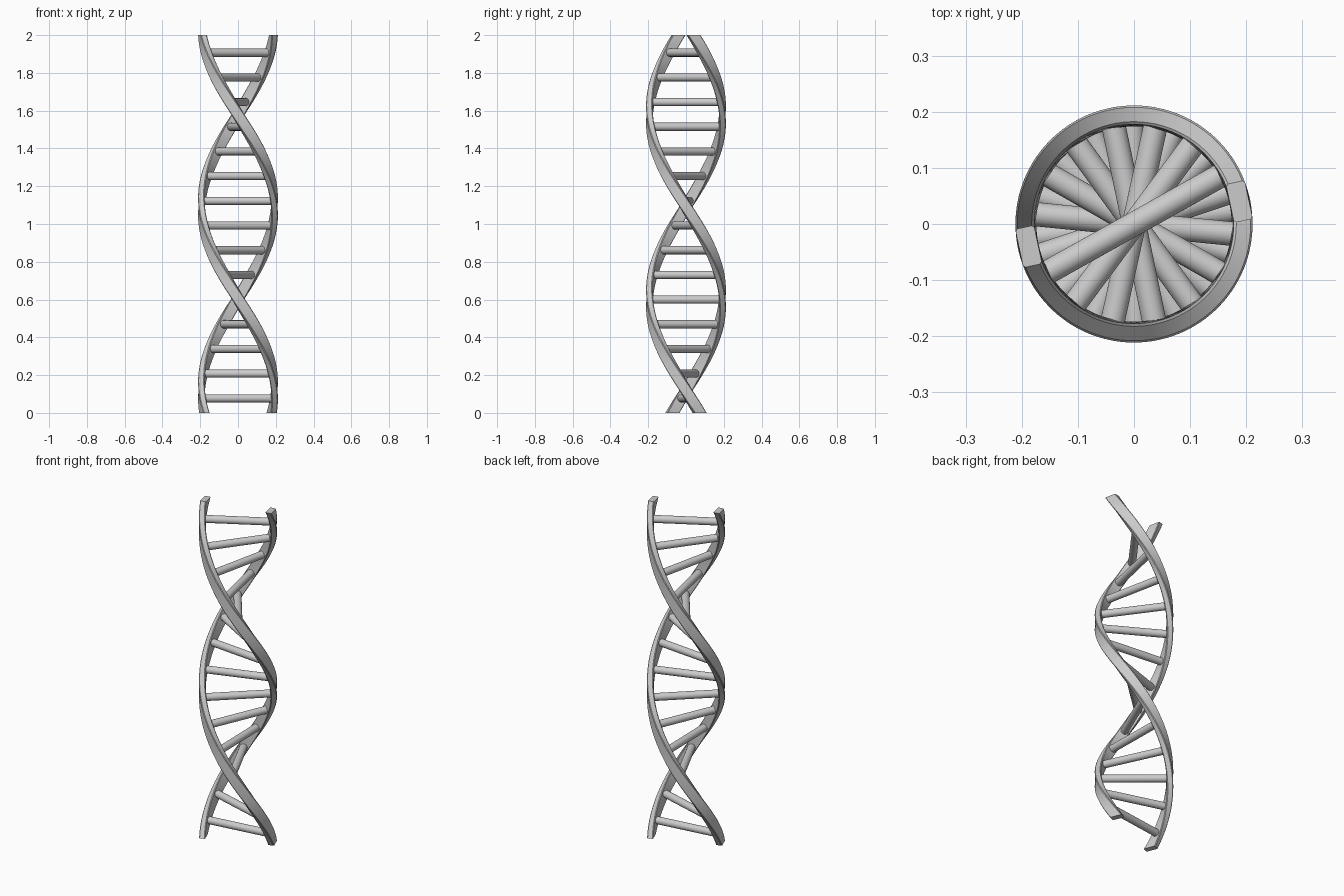
import bpy, bmesh, math
from mathutils import Matrix

if "Cube" in bpy.data.objects:
    bpy.data.objects.remove(bpy.data.objects["Cube"])

HEIGHT = 2.0
TOP_ANGLE = math.radians(12)      # strand direction at the top
TWIST = math.radians(185)         # turn per unit of height, going down
R_IN, R_OUT, HALF_W, BEVEL = 0.175, 0.209, 0.035, 0.004
STEPS = 96


def angle_at(z):
    return TOP_ANGLE + (HEIGHT - z) * TWIST


def finish(bm, name):
    bmesh.ops.recalc_face_normals(bm, faces=bm.faces)
    mesh = bpy.data.meshes.new(name)
    bm.to_mesh(mesh)
    bm.free()
    obj = bpy.data.objects.new(name, mesh)
    bpy.context.collection.objects.link(obj)
    bpy.context.view_layer.objects.active = obj
    obj.select_set(True)
    bpy.ops.object.shade_smooth_by_angle(angle=math.radians(35))
    obj.select_set(False)
    return obj


# Chamfered rectangle as (radial, tangential) points
profile = []
for r, t, sr, st in ((R_IN, -HALF_W, 1, 1), (R_OUT, -HALF_W, -1, 1),
                     (R_OUT, HALF_W, -1, -1), (R_IN, HALF_W, 1, -1)):
    pair = [(r, t + st * BEVEL), (r + sr * BEVEL, t)]
    profile += pair if sr * st > 0 else pair[::-1]


# Twisted strand: the profile lofted up a helix
def strand(name, offset):
    bm = bmesh.new()
    rings = []
    for i in range(STEPS + 1):
        z = HEIGHT * i / STEPS
        a = angle_at(z) + offset
        c, s = math.cos(a), math.sin(a)
        rings.append([bm.verts.new((r * c - t * s, r * s + t * c, z)) for r, t in profile])
    n = len(profile)
    for lo, hi in zip(rings, rings[1:]):
        for k in range(n):
            m = (k + 1) % n
            bm.faces.new((lo[k], lo[m], hi[m], hi[k]))
    bm.faces.new(rings[0])
    bm.faces.new(rings[-1])
    return finish(bm, name)


strand("strand_a", 0)
strand("strand_b", math.pi)

# Rungs joining the two strands
for i in range(15):
    z = 0.077 + i * 0.1307
    bm = bmesh.new()
    place = (Matrix.Translation((0, 0, z)) @ Matrix.Rotation(angle_at(z), 4, 'Z')
             @ Matrix.Rotation(math.pi / 2, 4, 'Y'))
    bmesh.ops.create_cone(bm, cap_ends=True, segments=32, radius1=0.0215,
                          radius2=0.0215, depth=0.37, matrix=place)
    finish(bm, f"rung_{i + 1:02d}")
